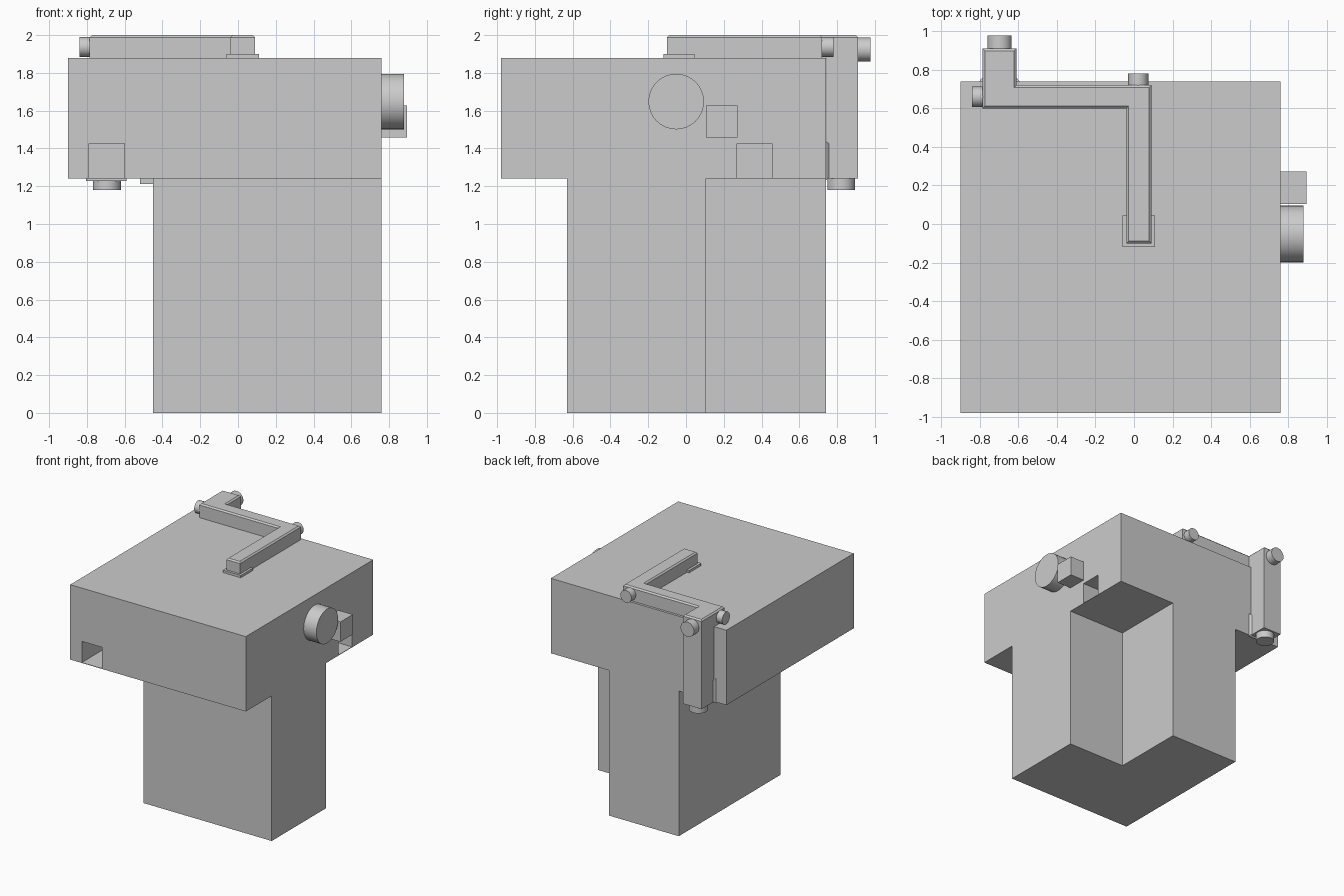
import bpy, bmesh, math
from mathutils import Matrix, Vector

if "Cube" in bpy.data.objects:
    bpy.data.objects.remove(bpy.data.objects["Cube"])


def make_object(name, bm):
    bmesh.ops.recalc_face_normals(bm, faces=bm.faces[:])
    me = bpy.data.meshes.new(name)
    bm.to_mesh(me)
    bm.free()
    ob = bpy.data.objects.new(name, me)
    bpy.context.collection.objects.link(ob)
    return ob


def prism(name, outline, z0, z1, chamfer=0.0):
    """Extrude an xy outline from z0 to z1, optionally chamfering the top rim."""
    bm = bmesh.new()
    face = bm.faces.new([bm.verts.new((x, y, z0)) for x, y in outline])
    ext = bmesh.ops.extrude_face_region(bm, geom=[face], use_keep_orig=True)["geom"]
    top_verts = [g for g in ext if isinstance(g, bmesh.types.BMVert)]
    top = [g for g in ext if isinstance(g, bmesh.types.BMFace)]
    bmesh.ops.translate(bm, verts=top_verts, vec=(0, 0, z1 - z0 - chamfer))
    bmesh.ops.recalc_face_normals(bm, faces=bm.faces[:])
    if chamfer:
        bmesh.ops.inset_region(bm, faces=top, thickness=chamfer, use_even_offset=True)
        bmesh.ops.translate(bm, verts=top[0].verts[:], vec=(0, 0, chamfer))
    return make_object(name, bm)


def box(name, x0, x1, y0, y1, z0, z1):
    return prism(name, [(x0, y0), (x1, y0), (x1, y1), (x0, y1)], z0, z1)


def disc(name, centre, radius, depth, axis):
    bm = bmesh.new()
    turn = Vector((0, 0, 1)).rotation_difference(Vector(axis)).to_matrix().to_4x4()
    bmesh.ops.create_cone(bm, cap_ends=True, segments=32, radius1=radius, radius2=radius,
                          depth=depth, matrix=Matrix.Translation(centre) @ turn)
    ob = make_object(name, bm)
    bpy.ops.object.select_all(action='DESELECT')
    bpy.context.view_layer.objects.active = ob
    ob.select_set(True)
    bpy.ops.object.shade_smooth_by_angle(angle=math.radians(30))
    return ob


# Overhanging upper block with a front and a side tunnel
upper = box("upper_block", -0.90, 0.76, -0.98, 0.74, 1.24, 1.88)
cutters = [box("front_tunnel_cutter", -0.79, -0.60, -1.1, 0.8, 1.244, 1.425),
           box("side_tunnel_cutter", -0.70, 0.9, 0.27, 0.455, 1.244, 1.425)]
for cutter in cutters:
    cutter.hide_render = True
    mod = upper.modifiers.new("tunnel", 'BOOLEAN')
    mod.object = cutter
    mod.operation = 'DIFFERENCE'
    mod.solver = 'EXACT'
    bpy.context.view_layer.objects.active = upper
    bpy.ops.object.modifier_apply(modifier=mod.name)
    bpy.data.objects.remove(cutter)

# L-shaped column with an open back right corner
prism("column", [(-0.45, -0.63), (0.76, -0.63), (0.76, 0.105), (0.21, 0.105),
                 (0.21, 0.74), (-0.45, 0.74)], 0.0, 1.24)

# Square duct running over the top and down the back
prism("top_duct", [(-0.04, -0.10), (0.09, -0.10), (0.09, 0.72), (-0.61, 0.72),
                   (-0.61, 0.91), (-0.785, 0.91), (-0.785, 0.60), (-0.04, 0.60)],
      1.88, 2.0, 0.012)
box("back_duct", -0.785, -0.61, 0.745, 0.91, 1.24, 1.90)
box("duct_top_foot", -0.06, 0.11, -0.12, 0.045, 1.88, 1.90)
box("under_foot", -0.52, -0.43, 0.0, 0.17, 1.212, 1.24)

# Flared wall flange where the duct enters the back
bm = bmesh.new()
bmesh.ops.create_cone(bm, cap_ends=True, segments=4, radius1=0.15, radius2=0.125, depth=0.02,
                      matrix=Matrix.Translation((-0.6975, 0.748, 1.335))
                      @ Matrix.Rotation(-math.pi / 2, 4, 'X')
                      @ Matrix.Rotation(math.pi / 4, 4, 'Z'))
make_object("wall_flange", bm)

# Round caps on the duct corners
disc("left_cap", (-0.81, 0.66, 1.937), 0.052, 0.06, (1, 0, 0))
disc("middle_cap", (0.022, 0.748, 1.937), 0.052, 0.064, (0, 1, 0))
disc("back_cap", (-0.697, 0.94, 1.924), 0.063, 0.076, (0, 1, 0))
disc("bottom_cap", (-0.694, 0.822, 1.215), 0.074, 0.07, (0, 0, 1))

# Side fittings
disc("side_dial", (0.815, -0.052, 1.648), 0.147, 0.13, (1, 0, 0))
box("side_box", 0.75, 0.895, 0.105, 0.272, 1.457, 1.627)
